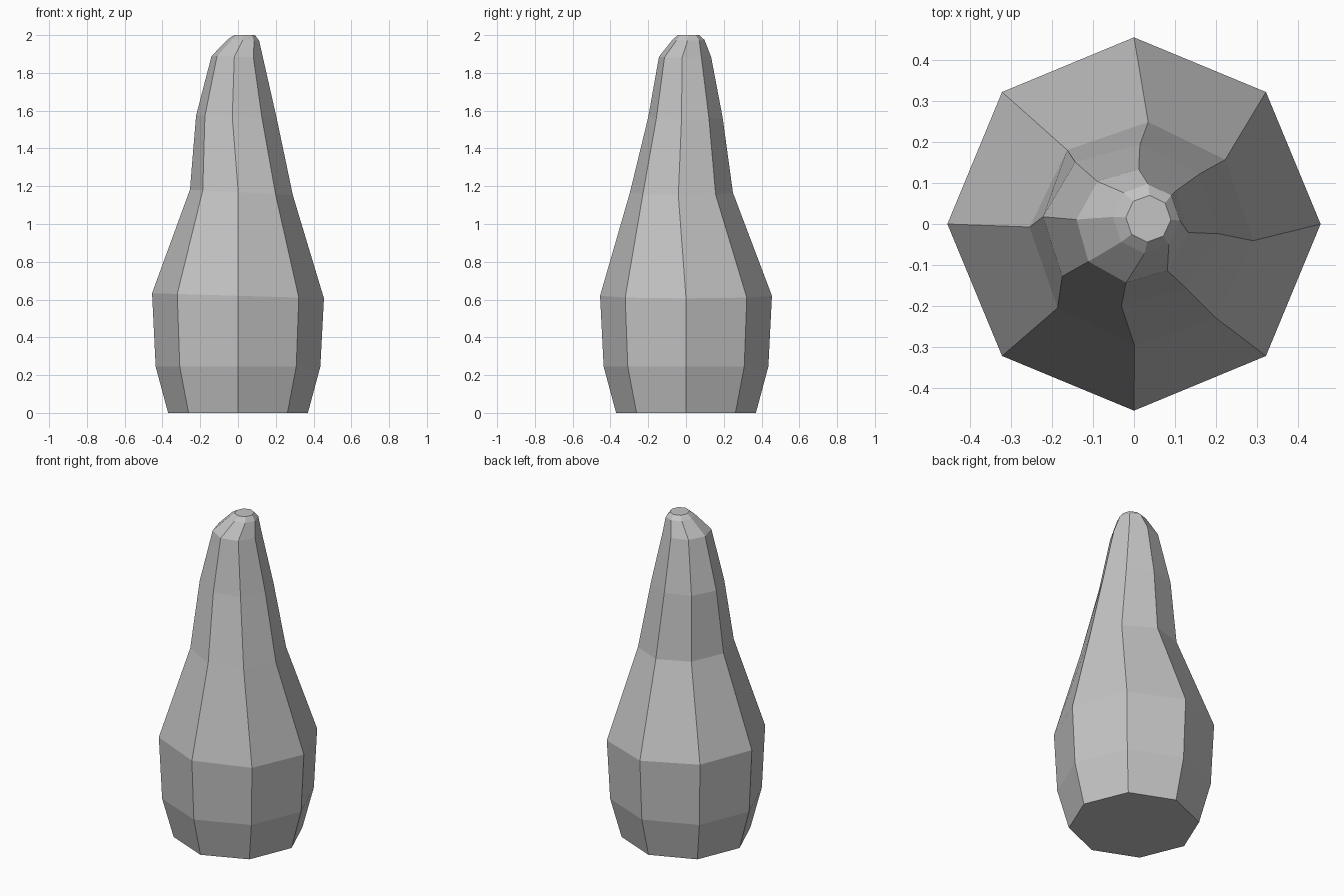
import bpy, bmesh
from math import cos, sin, radians, tau

cube = bpy.data.objects.get("Cube")
if cube:
    bpy.data.objects.remove(cube, do_unlink=True)

SIDES = 8
# Each ring: height, centre x, centre y, radius x, radius y, twist in degrees, slope along x
RINGS = [
    (0, 0, 0, .37, .37, 0, 0),
    (.245, 0, 0, .436, .436, 0, 0),
    (.62, 0, 0, .455, .455, 0, -.03),
    (1.167, .018, -.024, .273, .273, -3.5, -.055),
    (1.565, -.008, -.003, .215, .198, -6, -.045),
    (1.885, -.004, -.005, .137, .139, -6.5, -.03),
    (1.975, .03, .013, .082, .085, -3, -.05),
    (2, .035, .013, .055, .057, -3, 0),
]


def make_material(name, color):
    mat = bpy.data.materials.new(name)
    mat.use_nodes = True
    mat.diffuse_color = color
    mat.node_tree.nodes["Principled BSDF"].inputs["Base Color"].default_value = color
    return mat


def add_ring(bm, z, cx, cy, rx, ry, twist, slope):
    ring = []
    for i in range(SIDES):
        a = tau * i / SIDES + radians(twist)
        dx, dy = rx * cos(a), ry * sin(a)
        ring.append(bm.verts.new((cx + dx, cy + dy, z + slope * dx)))
    return ring


# Tapering body lofted through the rings, closed at both ends
bm = bmesh.new()
loops = [add_ring(bm, *ring) for ring in RINGS]
for low, high in zip(loops, loops[1:]):
    for i in range(SIDES):
        j = (i + 1) % SIDES
        bm.faces.new((low[i], low[j], high[j], high[i]))
bm.faces.new(loops[0][::-1])
bm.faces.new(loops[-1])
bmesh.ops.recalc_face_normals(bm, faces=bm.faces)

mesh = bpy.data.meshes.new("tapered_body")
bm.to_mesh(mesh)
bm.free()
mesh.materials.append(make_material("plain grey", (.55, .55, .55, 1)))
body = bpy.data.objects.new("tapered_body", mesh)
bpy.context.collection.objects.link(body)
